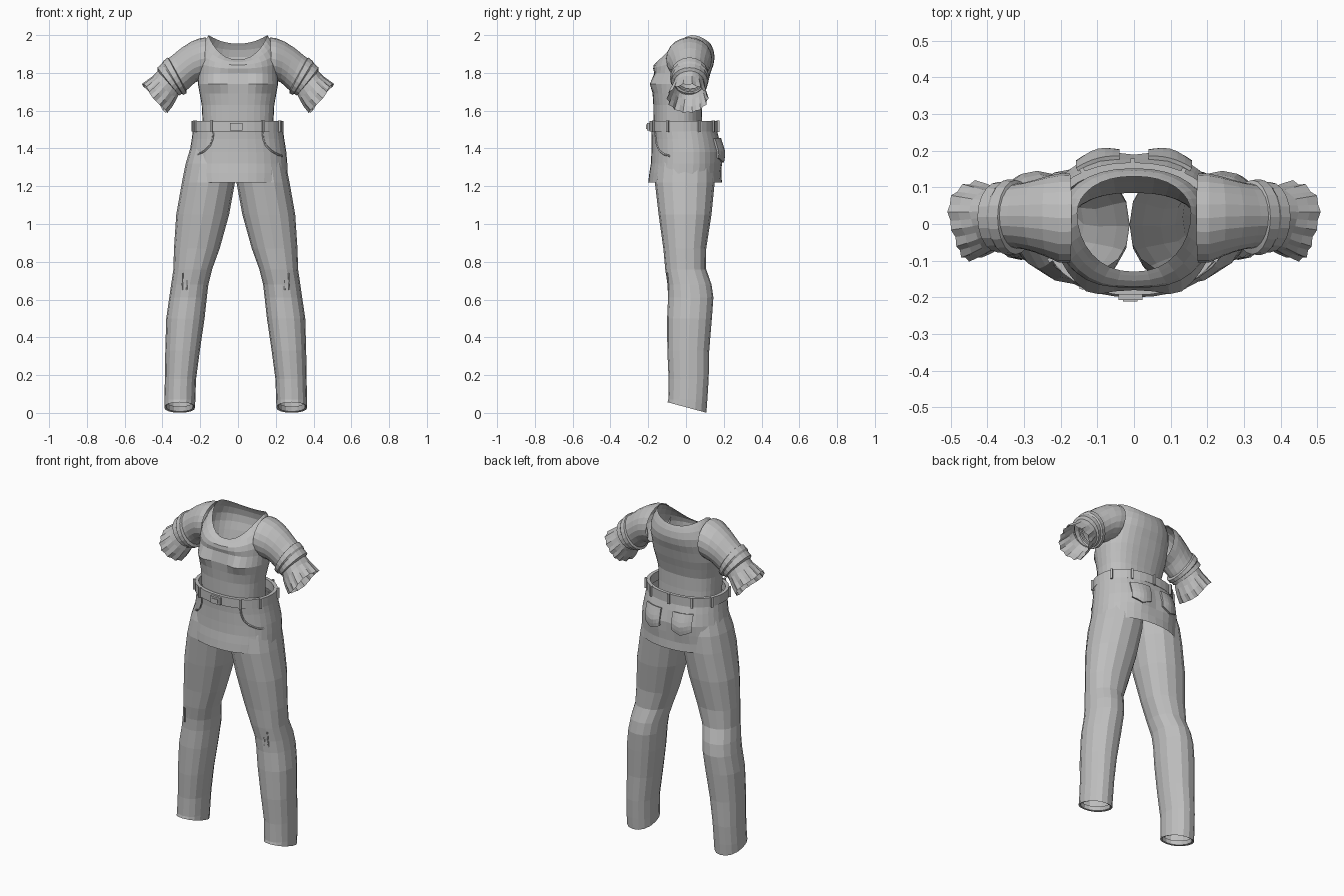
import bpy, bmesh, math
from math import sin, cos, pi, exp
from mathutils import Vector

cube = bpy.data.objects.get("Cube")
if cube:
    bpy.data.objects.remove(cube)

mat = bpy.data.materials.new("plain grey cloth")
mat.use_nodes = True
GREY = (0.52, 0.52, 0.52, 1)
mat.diffuse_color = GREY
mat.node_tree.nodes["Principled BSDF"].inputs["Base Color"].default_value = GREY


def loft(name, rings, closed=True, loop=False):
    """Skin a list of equal-length point rows."""
    bm = bmesh.new()
    rows = [[bm.verts.new(p) for p in r] for r in rings]
    n = len(rows[0])
    if loop:
        rows.append(rows[0])
    for a, b in zip(rows, rows[1:]):
        for i in range(n if closed else n - 1):
            j = (i + 1) % n
            bm.faces.new((a[i], a[j], b[j], b[i]))
    bmesh.ops.recalc_face_normals(bm, faces=bm.faces)
    me = bpy.data.meshes.new(name)
    bm.to_mesh(me)
    bm.free()
    me.materials.append(mat)
    ob = bpy.data.objects.new(name, me)
    bpy.context.collection.objects.link(ob)
    return ob


def power(v, e):
    return math.copysign(abs(v) ** e, v)


def oval(z, x0, x1, y0, y1, n, p=2.0, slope=0.0):
    """Squarish horizontal ring; slope tips it front to back."""
    pts = []
    for i in range(n):
        a = 2 * pi * i / n
        x = (x0 + x1) / 2 + (x1 - x0) / 2 * power(cos(a), 2 / p)
        y = (y0 + y1) / 2 + (y1 - y0) / 2 * power(sin(a), 2 / p)
        pts.append(Vector((x, y, z - slope * y)))
    return pts


def tube(name, pts, r):
    """Thin seam along a path."""
    cu = bpy.data.curves.new(name, "CURVE")
    cu.dimensions = "3D"
    cu.bevel_depth = r
    cu.bevel_resolution = 0
    sp = cu.splines.new("POLY")
    sp.points.add(len(pts) - 1)
    for q, p in zip(sp.points, pts):
        q.co = (*p, 1)
    cu.materials.append(mat)
    bpy.context.collection.objects.link(bpy.data.objects.new(name, cu))


def box(name, centre, size, turn=0):
    bpy.ops.mesh.primitive_cube_add(size=1, location=centre, rotation=(0, 0, turn))
    ob = bpy.context.object
    ob.name = name
    ob.scale = size
    ob.data.materials.append(mat)


# Shirt body: level rings up to the chest, then blended into the neckline
N = 32
rings = []
for z, w, yf, yb in [(1.45, .185, -.165, .09), (1.55, .188, -.172, .085), (1.63, .192, -.173, .085),
                     (1.69, .203, -.177, .10), (1.74, .212, -.18, .115), (1.80, .21, -.168, .13)]:
    ring = oval(z, -w, w, yf, yb, N, 2.4)
    for v in ring:
        if v.y < 0:
            v.y -= .026 * exp(-((abs(v.x) - .12) / .055) ** 2 - ((z - 1.745) / .045) ** 2)
    rings.append(ring)
neck = []
for i in range(N):
    a = 2 * pi * i / N
    s = sin(a)
    y = .03 + (.10 if s > 0 else .16) * s
    z = 2 - (.045 * s * s if s > 0 else .13 * abs(s) ** 1.6)
    neck.append(Vector((.155 * power(cos(a), .9), y, z)))
chest = rings[-1]
for t in (.25, .5, .75, .9, 1):
    ring = []
    for i, (p, q) in enumerate(zip(chest, neck)):
        a = 2 * pi * i / N
        ring.append(p.lerp(q, t) + Vector((cos(a), sin(a), .3)) * .022 * sin(pi * t))
    rings.append(ring)
loft("shirt_body", rings)


# Sleeves: each ring is given by its upper and lower point and its depth
def sleeve_ring(side, ux, uz, lx, lz, yf, yb, n=20, ruffle=0.0):
    up, lo = Vector((ux, 0, uz)), Vector((lx, 0, lz))
    pts = []
    for i in range(n):
        a = 2 * pi * i / n
        k = 1 + ruffle * (1 if i % 2 else -1)
        p = (up + lo) / 2 + (up - lo) / 2 * cos(a) * k
        p.y = (yf + yb) / 2 + (yb - yf) / 2 * sin(a) * k
        if ruffle:
            p.x += .008 * sin(3 * a)
        p.x *= side
        pts.append(p)
    return pts


SLEEVE = [(.17, 1.988, .18, 1.765, -.105, .138), (.205, 1.983, .205, 1.757, -.105, .137),
          (.25, 1.964, .225, 1.75, -.09, .13), (.30, 1.932, .243, 1.735, -.077, .12),
          (.345, 1.895, .262, 1.717, -.068, .112), (.38, 1.868, .283, 1.70, -.066, .108)]
CUFF = [(.36, 1.872, .275, 1.715, -.06, .105), (.372, 1.882, .272, 1.692, -.083, .12),
        (.397, 1.862, .29, 1.683, -.085, .122), (.402, 1.85, .297, 1.69, -.077, .114),
        (.427, 1.828, .312, 1.68, -.078, .115), (.425, 1.81, .318, 1.69, -.06, .095)]
FLARE = [(.415, 1.82, .312, 1.69, -.06, .095), (.445, 1.785, .33, 1.66, -.073, .10),
         (.475, 1.762, .353, 1.622, -.087, .108), (.503, 1.74, .38, 1.59, -.098, .115)]
for side, tag in ((1, "left"), (-1, "right")):
    loft(tag + "_sleeve", [sleeve_ring(side, *r) for r in SLEEVE])
    loft(tag + "_cuff", [sleeve_ring(side, *r) for r in CUFF])
    loft(tag + "_ruffle", [sleeve_ring(side, *r, n=28, ruffle=.015 * k)
                           for k, r in enumerate(FLARE)])

# Skirt over the hips
HIPS = [(1.22, .26, -.2, .19), (1.27, .262, -.194, .187), (1.32, .261, -.186, .188),
        (1.38, .256, -.183, .188), (1.45, .245, -.182, .175), (1.51, .237, -.185, .16)]


def hip_at(z):
    for a, b in zip(HIPS, HIPS[1:]):
        if z <= b[0]:
            t = (z - a[0]) / (b[0] - a[0])
            return [p + (q - p) * t for p, q in zip(a, b)]
    return HIPS[-1]


def hip_y(x, z, side):
    _, w, yf, yb = hip_at(z)
    d = max(0, 1 - (abs(x) / w) ** 2.2) ** (1 / 2.2)
    y = (yf + yb) / 2 + side * (yb - yf) / 2 * d
    if side > 0:
        y += .018 * d * exp(-((abs(x) - .1) / .06) ** 2 - ((z - 1.38) / .07) ** 2)
    return y


rings = []
for z, w, yf, yb in HIPS:
    ring = oval(z, -w, w, yf, yb, 36, 2.2)
    for v in ring:
        if abs(v.x) < w * .99:
            v.y = hip_y(v.x, z, 1 if v.y > (yf + yb) / 2 else -1)
    rings.append(ring)
loft("skirt", rings)

# Belt with loops and buckle
belt = [(1.49, 0), (1.545, 0), (1.545, .02), (1.49, .02)]
loft("belt", [oval(z, -.246 + d, .24 - d, -.194 + d, .168 - d, 36, 2.2) for z, d in belt], loop=True)
for deg in (-122, -58, -155, -25, 25, 58, 90, 122, 155):
    a = math.radians(deg)
    x, y = -.003 + .245 * power(cos(a), 1 / 1.1), -.013 + .183 * power(sin(a), 1 / 1.1)
    box("belt_loop", (x, y, 1.517), (.012, .016, .062), math.atan2(sin(a) / .18, cos(a) / .24) + pi / 2)
box("belt_buckle", (-.01, -.198, 1.515), (.065, .018, .042))
box("buckle_centre", (-.01, -.205, 1.515), (.04, .012, .022))

# Trouser legs: height, outer and inner edge, front and back
LEG = [(1.42, .235, .0, -.13, .13), (1.32, .265, .0, -.155, .15), (1.22, .285, .004, -.165, .152),
       (1.05, .315, .035, -.145, .135), (.87, .327, .085, -.12, .107), (.76, .33, .125, -.11, .107),
       (.68, .342, .145, -.098, .135), (.61, .352, .153, -.095, .145), (.5, .368, .165, -.1, .137),
       (.33, .373, .19, -.099, .123), (.18, .375, .21, -.092, .12), (.07, .378, .214, -.094, .113)]
for side, tag in ((1, "left"), (-1, "right")):
    def edge(x):
        return side * x - .012
    rings = [oval(z, edge(i), edge(o), f, b, 16, 2.2) for z, o, i, f, b in LEG]
    # Tipped hem turned inwards
    for z, d in ((.03, 0), (.034, .01), (.06, .012)):
        rings.append(oval(z, edge(.215 + d), edge(.378 - d), -.098 + d, .108 - d, 16, 2.2, .27))
    loft(tag + "_trouser_leg", rings)
    for x, top in ((.255, .77), (.28, .74)):
        tube(tag + "_knee_crease", [(edge(x), -.099, top), (edge(x + .004), -.092, .65)], .004)

    # Front pocket seam
    path = [(.13, 1.485), (.134, 1.45), (.148, 1.415), (.175, 1.388), (.21, 1.368), (.235, 1.36)]
    tube(tag + "_front_pocket_seam", [(side * x, hip_y(x, z, -1) - .001, z) for x, z in path], .005)

    # Back pocket with a pointed bottom
    rows = []
    for r in range(6):
        row = []
        for c in range(7):
            x = .04 + .115 * c / 6
            low = 1.325 + .025 * abs(c - 3) / 3
            z = low + (1.452 - low) * r / 5
            row.append((side * x, hip_y(x, z, 1) + .005, z))
        rows.append(row)
    pocket = loft(tag + "_back_pocket", rows, closed=False)
    m = pocket.modifiers.new("thickness", "SOLIDIFY")
    m.thickness = .012
    m.offset = 0
